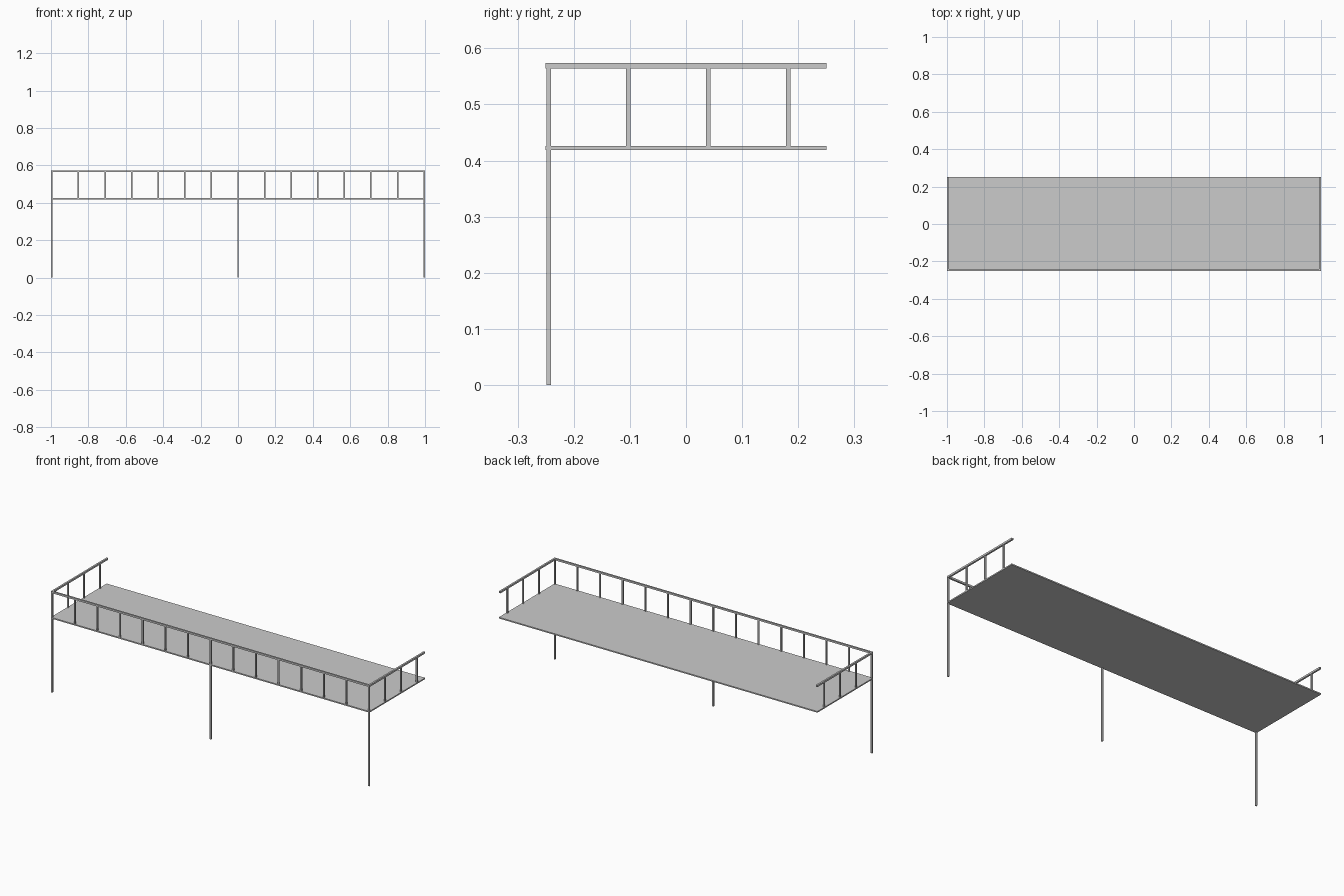
import bpy

if "Cube" in bpy.data.objects:
    bpy.data.objects.remove(bpy.data.objects["Cube"])

W, D = 1.0, 0.25           # half width, half depth
DECK_B, DECK_T = 0.419, 0.426
RAIL_B, RAIL_T = 0.564, 0.574
RAIL, POST = 0.010, 0.008
EX, EY = W - RAIL / 2, -D + RAIL / 2   # rail centre lines


def box(name, x0, x1, y0, y1, z0, z1):
    bpy.ops.mesh.primitive_cube_add(
        size=1, location=((x0 + x1) / 2, (y0 + y1) / 2, (z0 + z1) / 2))
    ob = bpy.context.object
    ob.name = name
    ob.scale = (x1 - x0, y1 - y0, z1 - z0)
    bpy.ops.object.transform_apply(location=False, rotation=False, scale=True)
    return ob


def upright(name, x, y, z0):
    h = POST / 2
    box(name, x - h, x + h, y - h, y + h, z0, RAIL_B)


# Deck slab
box("deck", -W, W, -D, D, DECK_B, DECK_T)

# Handrails: front and both sides, back left open
box("front_handrail", -W, W, -D, -D + RAIL, RAIL_B, RAIL_T)
for side, s in (("left", -1), ("right", 1)):
    box(side + "_handrail", s * EX - RAIL / 2, s * EX + RAIL / 2,
        -D + RAIL, D, RAIL_B, RAIL_T)

# Front uprights: every seventh one is a full-height support post
step = 2 * EX / 14
for i in range(15):
    post = i % 7 == 0
    upright("support_post" if post else "front_baluster",
            -EX + i * step, EY, 0 if post else DECK_T)

# Side balusters
for side, s in (("left", -1), ("right", 1)):
    for i in range(1, 4):
        upright(side + "_baluster", s * EX, EY + i * 0.1425, DECK_T)
